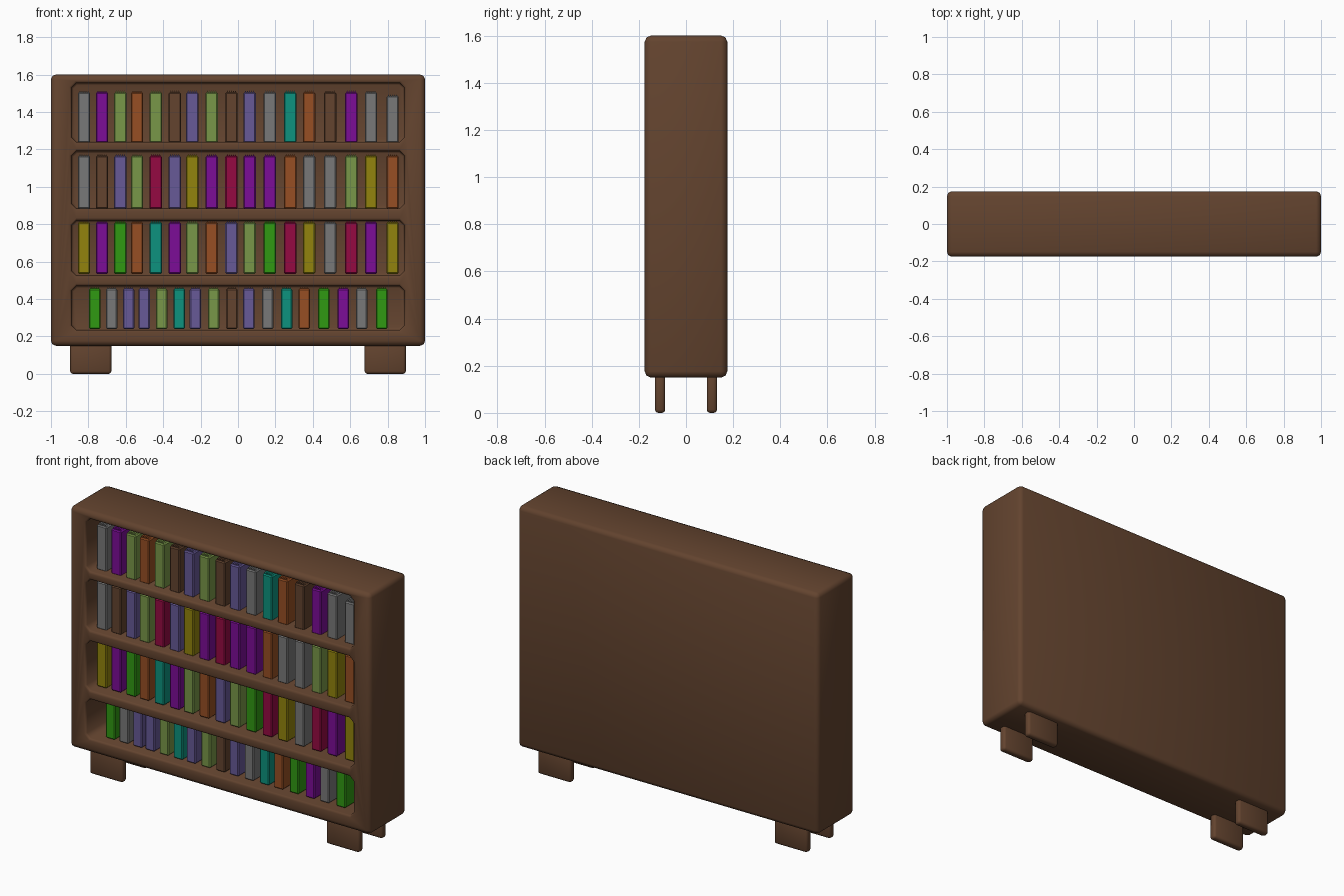
import bpy, bmesh
from mathutils import Matrix

if "Cube" in bpy.data.objects:
    bpy.data.objects.remove(bpy.data.objects["Cube"])

COLOURS = {
    "brown wood": (0.125, 0.057, 0.028),
    "grey": (0.19, 0.19, 0.19),
    "purple": (0.20, 0.004, 0.31),
    "sage green": (0.19, 0.31, 0.065),
    "rust orange": (0.31, 0.078, 0.017),
    "slate violet": (0.135, 0.10, 0.31),
    "teal": (0.004, 0.29, 0.21),
    "crimson": (0.30, 0.003, 0.055),
    "mustard": (0.29, 0.23, 0.004),
    "bright green": (0.03, 0.32, 0.006),
}
MATS = {}
for name, c in COLOURS.items():
    MATS[name] = bpy.data.materials.new(name)
    MATS[name].diffuse_color = (*c, 1)
KEY = dict(zip("BGPLOSTCYN", COLOURS))


def finish(name, bm, mat):
    bmesh.ops.recalc_face_normals(bm, faces=bm.faces)
    me = bpy.data.meshes.new(name)
    bm.to_mesh(me)
    bm.free()
    me.materials.append(MATS[mat])
    ob = bpy.data.objects.new(name, me)
    bpy.context.collection.objects.link(ob)
    return ob


def box(name, lo, hi, mat, bevel=0.0, seg=2):
    bm = bmesh.new()
    size = [h - l for l, h in zip(lo, hi)]
    mid = [(l + h) / 2 for l, h in zip(lo, hi)]
    m = Matrix.Translation(mid) @ Matrix.Diagonal((*size, 1))
    bmesh.ops.create_cube(bm, size=1, matrix=m)
    if bevel:
        bmesh.ops.bevel(bm, geom=bm.edges[:], offset=bevel, segments=seg,
                        profile=0.5, affect='EDGES')
    return finish(name, bm, mat)


def prism(bm, outline, y0, y1):
    """Extrude an x/z outline along y."""
    face = bm.faces.new([bm.verts.new((x, y0, z)) for x, z in outline])
    new = bmesh.ops.extrude_face_region(bm, geom=[face])["geom"]
    bmesh.ops.translate(bm, vec=(0, y1 - y0, 0),
                        verts=[v for v in new if isinstance(v, bmesh.types.BMVert)])


def activate(ob):
    bpy.ops.object.select_all(action='DESELECT')
    ob.select_set(True)
    bpy.context.view_layer.objects.active = ob


def smooth(ob):
    activate(ob)
    bpy.ops.object.shade_smooth_by_angle(angle=0.9)


# Case with four chamfered shelf openings
case = box("bookcase_body", (-1, -0.175, 0.15), (1, 0.175, 1.6), "brown wood", 0.026)
bm = bmesh.new()
W, C = 0.89, 0.025
for z0, z1 in ((0.235, 0.47), (0.525, 0.82), (0.885, 1.19), (1.24, 1.555)):
    prism(bm, [(-W + C, z0), (W - C, z0), (W, z0 + C), (W, z1 - C),
               (W - C, z1), (-W + C, z1), (-W, z1 - C), (-W, z0 + C)], -0.3, 0.08)
cutter = finish("opening_cutter", bm, "brown wood")
cutter.hide_render = True
mod = case.modifiers.new("openings", 'BOOLEAN')
mod.object = cutter
mod.operation = 'DIFFERENCE'
mod.solver = 'EXACT'
bev = case.modifiers.new("soft_edges", 'BEVEL')
bev.width = 0.011
bev.segments = 2
bev.limit_method = 'ANGLE'
bev.angle_limit = 1.1
activate(case)
for m in ("openings", "soft_edges"):
    bpy.ops.object.modifier_apply(modifier=m)
bpy.data.objects.remove(cutter)
smooth(case)

# Four flat feet
for sx in (-1, 1):
    for sy in (-1, 1):
        x, y = 0.787 * sx, 0.11 * sy
        foot = box("foot", (x - 0.11, y - 0.022, 0), (x + 0.11, y + 0.022, 0.175),
                   "brown wood", 0.014)
        smooth(foot)

# Rows of books: colour letters, bottom, top, x scale
ROWS = (
    ("NGSSLTSLBSGTONPGN", 0.24, 0.465, 0.93),
    ("YPNOTPLOSLNCYGCPY", 0.535, 0.82, 1.0),
    ("GBSLCSYPCPPOGGLYO", 0.882, 1.175, 1.0),
    ("GPLOLBSLBSGTOBPGG", 1.236, 1.515, 1.0),
)
for letters, z0, z1, scale in ROWS:
    for i, k in enumerate(letters):
        x = (-0.82 + 0.0925 * i + 0.00065 * i * i) * scale
        x += 0.003 * (i % 3 - 1)
        top = z1 - (0.02 if z0 > 1.2 and i == 16 else 0)
        h = 0.033 * scale
        cover = box("book", (x - h, -0.122, z0), (x + h, 0.055, top - 0.01),
                    KEY[k], 0.006, 1)
        # ridged page tops
        bm = bmesh.new()
        w, n = h - 0.006, 5
        zig = [(x + w - 2 * w * j / (2 * n), top - (0.012 if j % 2 == 0 else 0))
               for j in range(2 * n + 1)]
        prism(bm, [(x - w, top - 0.03), (x + w, top - 0.03)] + zig, -0.116, 0.05)
        finish("book_pages", bm, KEY[k])

for m in bpy.data.materials:
    if m.users and not m.is_grease_pencil:
        m.use_nodes = True
        m.node_tree.nodes["Principled BSDF"].inputs["Base Color"].default_value = m.diffuse_color
